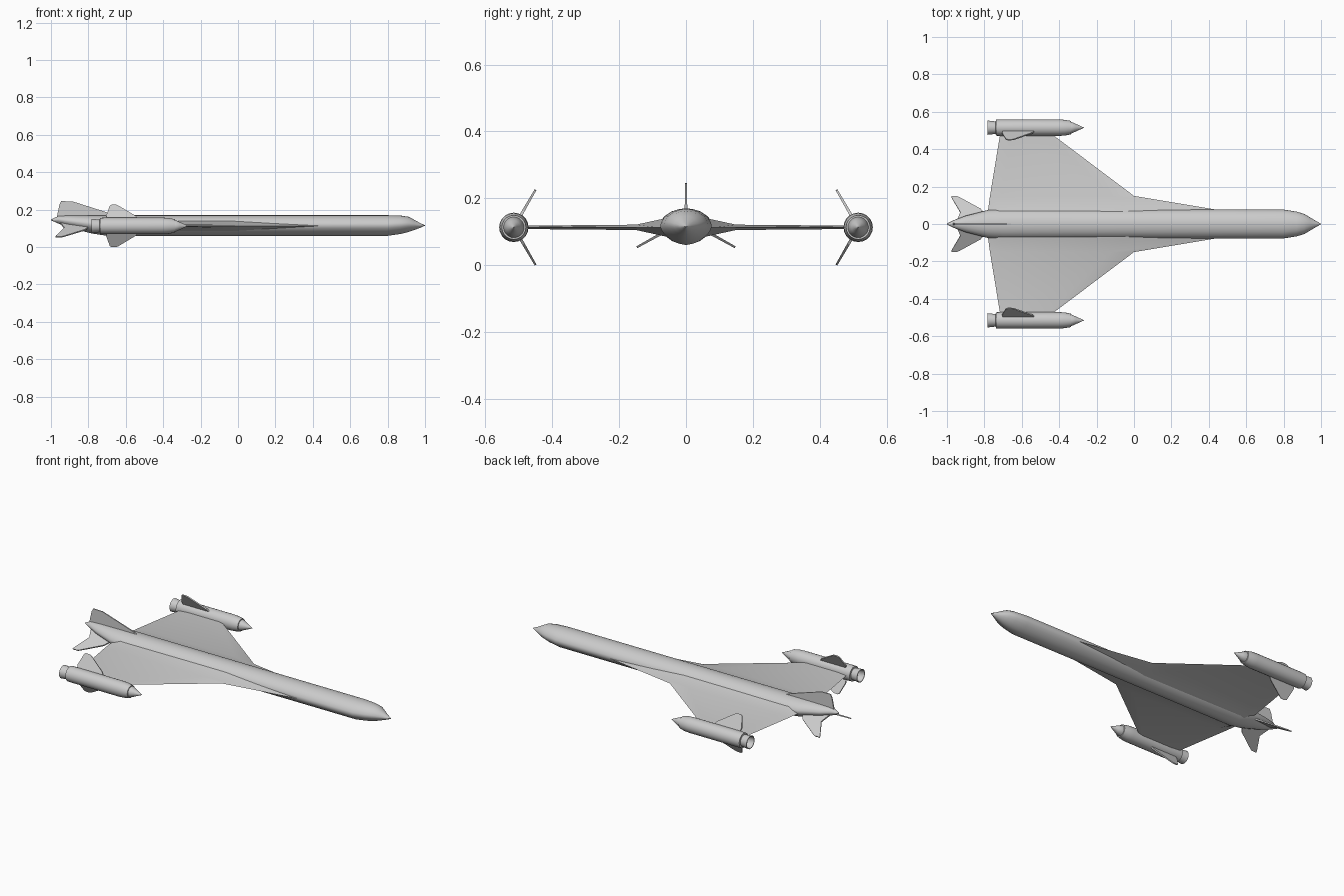
import bpy, bmesh
from math import sin, cos, pi, radians
from mathutils import Vector

if "Cube" in bpy.data.objects:
    bpy.data.objects.remove(bpy.data.objects["Cube"])


def finish(name, bm, mirror=False, angle=35):
    bmesh.ops.recalc_face_normals(bm, faces=bm.faces)
    me = bpy.data.meshes.new(name)
    bm.to_mesh(me)
    bm.free()
    ob = bpy.data.objects.new(name, me)
    bpy.context.collection.objects.link(ob)
    if mirror:
        m = ob.modifiers.new("mirror", 'MIRROR')
        m.use_axis = (False, True, False)
        m.use_clip = False
        m.use_mirror_merge = False
    bpy.ops.object.select_all(action='DESELECT')
    ob.select_set(True)
    bpy.context.view_layer.objects.active = ob
    bpy.ops.object.shade_smooth_by_angle(angle=radians(angle))
    return ob


def skin(name, rings, closed_ends=True, **kw):
    """Skin a list of closed rings of equal length."""
    bm = bmesh.new()
    vs = [[bm.verts.new(p) for p in r] for r in rings]
    n = len(vs[0])
    for a, b in zip(vs, vs[1:]):
        for i in range(n):
            j = (i + 1) % n
            bm.faces.new((a[i], a[j], b[j], b[i]))
    if closed_ends:
        bm.faces.new(vs[0])
        bm.faces.new(vs[-1])
    return finish(name, bm, **kw)


def lathe(name, profile, y, z, n=20):
    """Revolve (x, radius) pairs about an axis along x."""
    rings = [[(x, y + r * cos(2 * pi * i / n), z + r * sin(2 * pi * i / n))
              for i in range(n)] for x, r in profile]
    return skin(name, rings, mirror=True)


def fin(name, outline, y, z, angle, thick, mirror):
    """Thin fin from (x, distance) outline, radiating at an angle in the yz plane."""
    d = Vector((0, cos(radians(angle)), sin(radians(angle))))
    nrm = Vector((0, -d.z, d.y))
    far = max(r for _, r in outline)
    rings = []
    for s in (-1, 1):
        rings.append([Vector((x, y, z)) + d * r
                      + nrm * s * thick / 2 * (1 - 0.4 * r / far) for x, r in outline])
    return skin(name, rings, mirror=mirror, angle=20)


# Fuselage: x, half width, bottom, top
half = [(0, 1), (.28, .95), (.55, .82), (.82, .56), (.97, .22), (1, 0),
        (.93, -.25), (.78, -.5), (.52, -.78), (.25, -.93), (0, -1)]
section = half + [(-a, b) for a, b in half[-2:0:-1]]
stations = [(1, .001, .114, .116), (.97, .018, .101, .13), (.94, .036, .09, .147),
            (.91, .054, .08, .162), (.87, .066, .07, .168), (.8, .077, .06, .17),
            (.4, .077, .06, .17), (-.3, .078, .06, .17), (-.7, .08, .06, .17),
            (-.78, .075, .072, .17), (-.9, .044, .103, .169),
            (-.96, .022, .125, .166), (-1, .002, .143, .147)]
skin("fuselage", [[(x, w * a, (b + t) / 2 + (t - b) / 2 * c) for a, c in section]
                  for x, w, b, t in stations])

# Delta wing: y, leading edge, ridge, rear x, half thickness
zc = .113
wing = [(.05, .60, -.02, -.785, .03), (.085, .39, -.05, -.779, .022),
        (.15, 0, -.12, -.77, .008), (.485, -.445, -.47, -.715, .005)]
skin("wing", [[(le, y, zc), (ri, y, zc + t), (te + .06, y, zc + t), (te, y, zc),
               (te + .06, y, zc - t), (ri, y, zc - t)]
              for y, le, ri, te, t in wing], mirror=True, angle=15)

# Wingtip engines: body, intake spike, hollow nozzle
ey = .515
lathe("engine_body", [(-.74, .030), (-.738, .043), (-.71, .044), (-.40, .044),
                      (-.37, .042), (-.338, .036), (-.338, .027)], ey, zc)
lathe("intake_spike", [(-.35, .028), (-.335, .031), (-.31, .020), (-.268, .001)], ey, zc)
lathe("engine_nozzle", [(-.73, .033), (-.745, .034), (-.782, .038), (-.782, .034),
                        (-.745, .029)], ey, zc)

# Engine fins, angled inward above and below
engine_fin = [(-.53, .035), (-.545, .058), (-.64, .124), (-.65, .129), (-.675, .130),
              (-.685, .124), (-.705, .06), (-.70, .035)]
for label, a in (("upper", 120), ("lower", -120)):
    fin(label + "_engine_fin", engine_fin, ey, zc, a, .010, True)

# Tail fins: one upright and a drooping pair
fin("tail_fin", [(-.64, .028), (-.70, .05), (-.885, .109), (-.945, .110),
                 (-.955, .09), (-.968, .028), (-.96, .01), (-.7, .01)],
    0, .135, 90, .009, False)
fin("lower_tail_fin", [(-.77, .02), (-.82, .092), (-.935, .164), (-.945, .168),
                       (-.977, .168), (-.972, .155), (-.928, .07), (-.95, .015)],
    0, .135, -29, .010, True)
